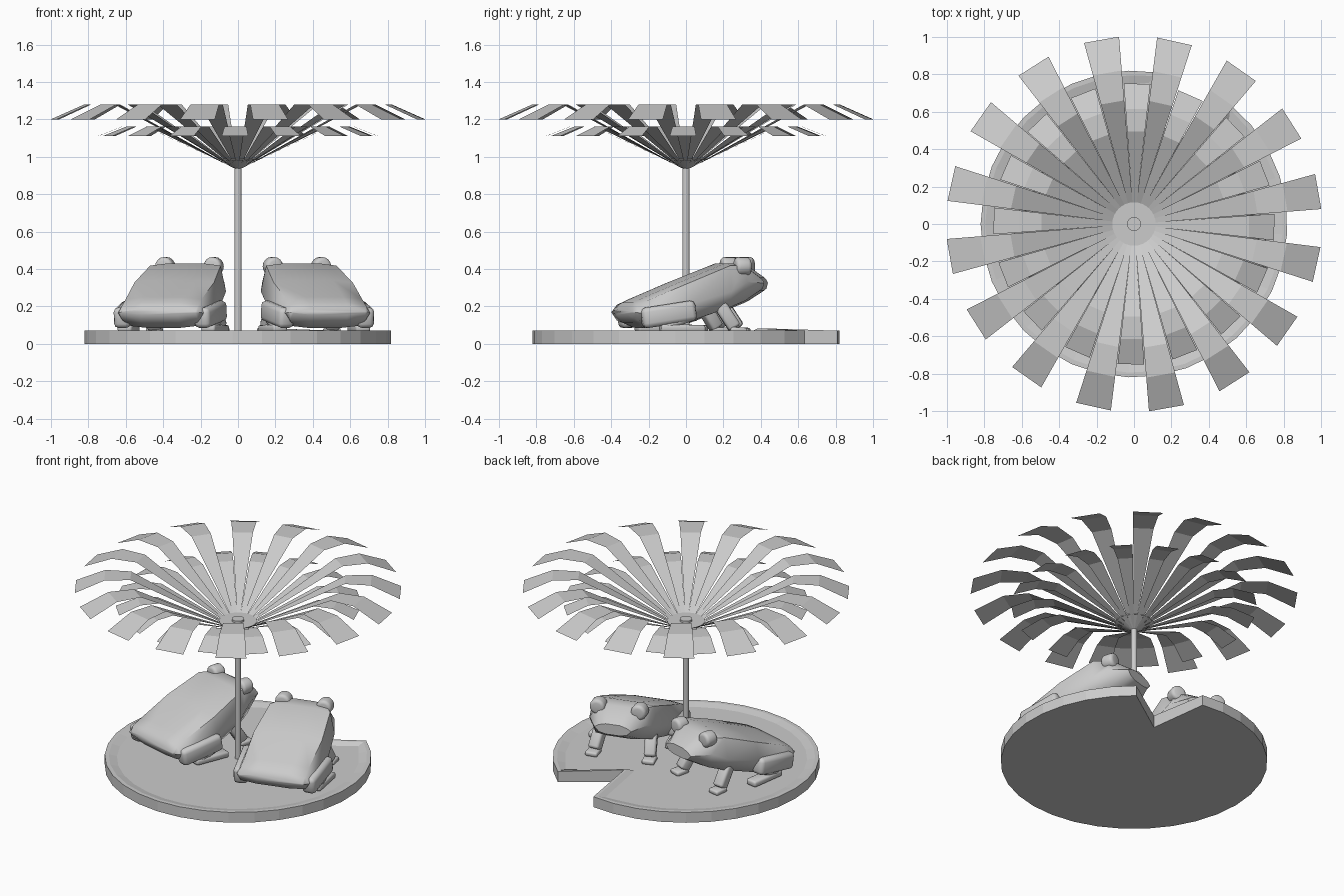
import bpy, bmesh, math
from mathutils import Vector, Matrix

cube = bpy.data.objects.get("Cube")
if cube:
    bpy.data.objects.remove(cube)

grey = bpy.data.materials.new("plain_grey")
grey.use_nodes = True
grey.diffuse_color = (0.6, 0.6, 0.6, 1)
grey.node_tree.nodes["Principled BSDF"].inputs["Base Color"].default_value = (0.6, 0.6, 0.6, 1)


def finish(name, bm, matrix=None, smooth=None):
    if matrix:
        bm.transform(matrix)
    mesh = bpy.data.meshes.new(name)
    bm.to_mesh(mesh)
    bm.free()
    mesh.materials.append(grey)
    obj = bpy.data.objects.new(name, mesh)
    bpy.context.collection.objects.link(obj)
    if smooth:
        bpy.ops.object.select_all(action='DESELECT')
        obj.select_set(True)
        bpy.context.view_layer.objects.active = obj
        bpy.ops.object.shade_smooth_by_angle(angle=math.radians(smooth))


def polar(r, deg, z=0):
    a = math.radians(deg)
    return Vector((r * math.cos(a), r * math.sin(a), z))


# Lily pad: notched disc with a shallow dish, slightly raised at the notch tip
def lily_pad():
    bm = bmesh.new()
    start, end, steps = 81, 411, 30
    outline = [polar(0.82, start + (end - start) * i / steps) for i in range(steps + 1)]
    tip = polar(0.445, 66)
    outline.append(tip)
    bottom = bm.faces.new([bm.verts.new(p) for p in outline])
    top = bmesh.ops.extrude_face_region(bm, geom=[bottom])["geom"]
    bmesh.ops.translate(bm, verts=[v for v in top if isinstance(v, bmesh.types.BMVert)], vec=(0, 0, 0.07))
    face = [f for f in top if isinstance(f, bmesh.types.BMFace)][0]
    bmesh.ops.recalc_face_normals(bm, faces=bm.faces)
    bmesh.ops.inset_region(bm, faces=[face], thickness=0.025)
    bmesh.ops.inset_region(bm, faces=[face], thickness=0.05, depth=-0.012)
    for v in bm.verts:
        if v.co.z > 0.065 and (v.co.xy - tip.xy).length < 0.06:
            v.co.z += 0.013
    finish("lily_pad", bm)


# Pole, cap and flower centre
def cylinder(name, radius, z0, z1, sides=16):
    bm = bmesh.new()
    bmesh.ops.create_cone(bm, cap_ends=True, segments=sides, radius1=radius, radius2=radius, depth=z1 - z0)
    finish(name, bm, Matrix.Translation((0, 0, (z0 + z1) / 2)), 40)


# Canopy petals: folded strips in a ring
def petal_ring(name, offset, r_scale, z_scale):
    bm = bmesh.new()
    profile = [(0.015, 0), (0.66, 0.345), (0.82, 0.345), (1.0, 0.265)]
    for k in range(16):
        turn = Matrix.Rotation(math.radians(offset + 22.5 * k), 4, 'Z')
        rows = []
        for r, z in profile:
            half = (0.001 + 0.094 * r) * r_scale
            rows.append([bm.verts.new(turn @ Vector((r * r_scale, s * half, 0.935 + z * z_scale)))
                         for s in (-1, 1)])
        for a, b in zip(rows, rows[1:]):
            bm.faces.new((a[0], b[0], b[1], a[1]))
    finish(name, bm)


# Rounded bar between two points, used for limbs
def bar(name, a, b, width, height, place, bevel):
    a, b = Vector(a), Vector(b)
    bm = bmesh.new()
    bmesh.ops.create_cube(bm, size=1)
    bmesh.ops.scale(bm, verts=bm.verts, vec=(width, (b - a).length, height))
    bmesh.ops.bevel(bm, geom=bm.edges[:], offset=bevel, segments=2, affect='EDGES', profile=0.5)
    aim = (b - a).to_track_quat('Y', 'Z').to_matrix().to_4x4()
    finish(name, bm, place @ Matrix.Translation((a + b) / 2) @ aim, 50)


# Body lofted from ten-sided sections
def frog_body(name, place):
    # forward, top z, middle z, bottom z, top / middle / bottom half widths
    sections = [
        (-0.365, 0.185, 0.17, 0.155, 0.20, 0.215, 0.20),
        (-0.335, 0.22, 0.165, 0.115, 0.21, 0.235, 0.21),
        (-0.27, 0.25, 0.17, 0.085, 0.21, 0.245, 0.18),
        (-0.05, 0.34, 0.215, 0.11, 0.22, 0.26, 0.21),
        (0.18, 0.43, 0.28, 0.185, 0.195, 0.225, 0.185),
        (0.275, 0.43, 0.33, 0.22, 0.135, 0.19, 0.15),
        (0.39, 0.355, 0.325, 0.285, 0.09, 0.12, 0.09)]
    bm = bmesh.new()
    rings = []
    for v, zt, zm, zb, wt, wm, wb in sections:
        half = [(wb * 0.5, zb), (wb, zb + 0.01), (wm, zm), (wt, zt - 0.012), (wt * 0.5, zt)]
        loop = half + [(-x, z) for x, z in reversed(half)]
        rings.append([bm.verts.new((x, v, z)) for x, z in loop])
    for a, b in zip(rings, rings[1:]):
        for i in range(len(a)):
            j = (i + 1) % len(a)
            bm.faces.new((a[i], a[j], b[j], b[i]))
    bm.faces.new(rings[0])
    bm.faces.new(rings[-1])
    bmesh.ops.recalc_face_normals(bm, faces=bm.faces)
    finish(name, bm, place, 55)


# Eye: short rounded drum facing forward
def frog_eye(name, place):
    bm = bmesh.new()
    bmesh.ops.create_cone(bm, cap_ends=True, segments=16, radius1=0.05, radius2=0.05, depth=0.085)
    rims = [e for e in bm.edges if abs(e.verts[0].co.z - e.verts[1].co.z) < 0.001]
    bmesh.ops.bevel(bm, geom=rims, offset=0.02, segments=3, affect='EDGES', profile=0.5)
    finish(name, bm, place @ Matrix.Rotation(math.pi / 2, 4, 'X'), 50)


def frog(label, x, y, yaw):
    place = Matrix.Translation((x, y, 0)) @ Matrix.Rotation(math.radians(yaw), 4, 'Z')
    frog_body(label + "_frog_body", place)
    for side, s in (("left", -1), ("right", 1)):
        tag = f"{label}_frog_{side}_"
        frog_eye(tag + "eye", place @ Matrix.Translation((s * 0.134, 0.265, 0.414)))
        # Hind leg
        bar(tag + "thigh", (s * 0.22, -0.32, 0.135), (s * 0.25, -0.03, 0.18), 0.09, 0.11, place, 0.025)
        bar(tag + "shin", (s * 0.25, -0.05, 0.15), (s * 0.24, -0.20, 0.09), 0.06, 0.05, place, 0.02)
        bar(tag + "hind_foot", (s * 0.23, -0.22, 0.085), (s * 0.25, 0.02, 0.08), 0.08, 0.04, place, 0.012)
        # Front leg
        bar(tag + "front_leg", (s * 0.16, 0.11, 0.24), (s * 0.18, 0.21, 0.085), 0.075, 0.07, place, 0.015)
        bar(tag + "front_foot", (s * 0.18, 0.18, 0.075), (s * 0.185, 0.27, 0.07), 0.08, 0.03, place, 0.01)


lily_pad()
cylinder("pole", 0.02, 0.0, 0.99)
cylinder("pole_cap", 0.038, 0.985, 1.003)
cylinder("flower_centre", 0.116, 0.984, 0.99, 32)
petal_ring("outer_petals", 10, 1.0, 1.0)
petal_ring("inner_petals", 21.25, 0.75, 0.66)
frog("first", -0.328, 0.03, -15)
frog("second", 0.388, 0.01, 16)
